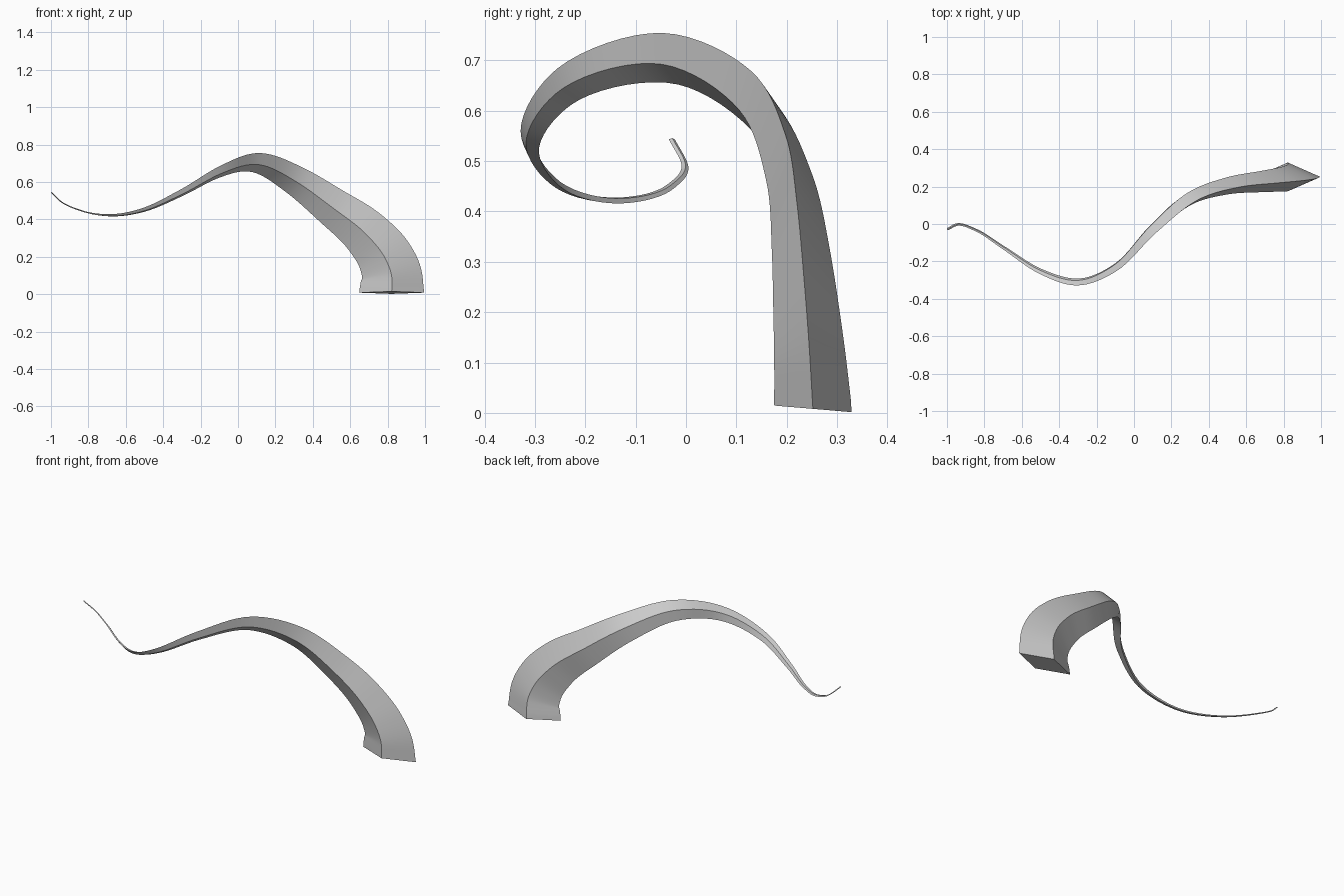
import bpy, bmesh
from mathutils import Vector, Quaternion

if "Cube" in bpy.data.objects:
    bpy.data.objects.remove(bpy.data.objects["Cube"])

# Centre line from the wide base to the thin tip
PATH = [Vector(p) for p in [
    (0.822, 0.252, 0.008), (0.82, 0.246, 0.11), (0.785, 0.239, 0.20),
    (0.69, 0.228, 0.32), (0.50, 0.204, 0.47), (0.30, 0.137, 0.612),
    (0.10, -0.03, 0.703), (-0.10, -0.233, 0.653), (-0.30, -0.31, 0.543),
    (-0.50, -0.253, 0.452), (-0.70, -0.125, 0.422), (-0.85, -0.03, 0.45),
    (-0.94, -0.002, 0.49), (-0.998, -0.028, 0.543)]]
WIDE, THIN, STEPS = 0.174, 0.077, 8


def smooth_path(pts):
    """Catmull-Rom samples through the points."""
    ext = [2 * pts[0] - pts[1]] + pts + [2 * pts[-1] - pts[-2]]
    out = []
    for i in range(1, len(ext) - 2):
        p0, p1, p2, p3 = ext[i - 1:i + 3]
        # centripetal-like tangents for uneven spacing
        d0, d1, d2 = [max((b - a).length, 1e-6) for a, b in ((p0, p1), (p1, p2), (p2, p3))]
        m1 = ((p1 - p0) / d0 * d1 + (p2 - p1) / d1 * d0) / (d0 + d1) * d1
        m2 = ((p2 - p1) / d1 * d2 + (p3 - p2) / d2 * d1) / (d1 + d2) * d1
        for s in range(STEPS):
            t = s / STEPS
            out.append((2*t**3 - 3*t**2 + 1) * p1 + (t**3 - 2*t**2 + t) * m1
                       + (3*t**2 - 2*t**3) * p2 + (t**3 - t**2) * m2)
    return out + [pts[-1]]


pts = smooth_path(PATH)
lengths = [0.0]
for a, b in zip(pts, pts[1:]):
    lengths.append(lengths[-1] + (b - a).length)

# Diamond section swept along the path without twist, tapering to the tip
bm = bmesh.new()
tangent = Vector((0, 0.085, 1)).normalized()
axis = Vector((1, 0, 0))
previous = None
for i, p in enumerate(pts):
    if i:
        new = (pts[min(i + 1, len(pts) - 1)] - pts[i - 1]).normalized()
        axis = tangent.rotation_difference(new) @ axis
        tangent = new
    side = tangent.cross(axis).normalized()
    t = lengths[i] / lengths[-1]
    k = 0.96 * (1 - t) ** 2 + 0.04
    ring = [bm.verts.new(p + k * o) for o in
            (axis * WIDE, side * THIN, -axis * WIDE, -side * THIN)]
    if previous:
        for j in range(4):
            n = (j + 1) % 4
            bm.faces.new((previous[j], previous[n], ring[n], ring[j]))
    else:
        bm.faces.new(ring[::-1])
    previous = ring
bm.faces.new(previous)
bmesh.ops.recalc_face_normals(bm, faces=bm.faces)

mesh = bpy.data.meshes.new("curved_horn")
bm.to_mesh(mesh)
bm.free()
horn = bpy.data.objects.new("curved_horn", mesh)
bpy.context.collection.objects.link(horn)
bpy.context.view_layer.objects.active = horn
horn.select_set(True)
bpy.ops.object.shade_smooth_by_angle(angle=0.6)
